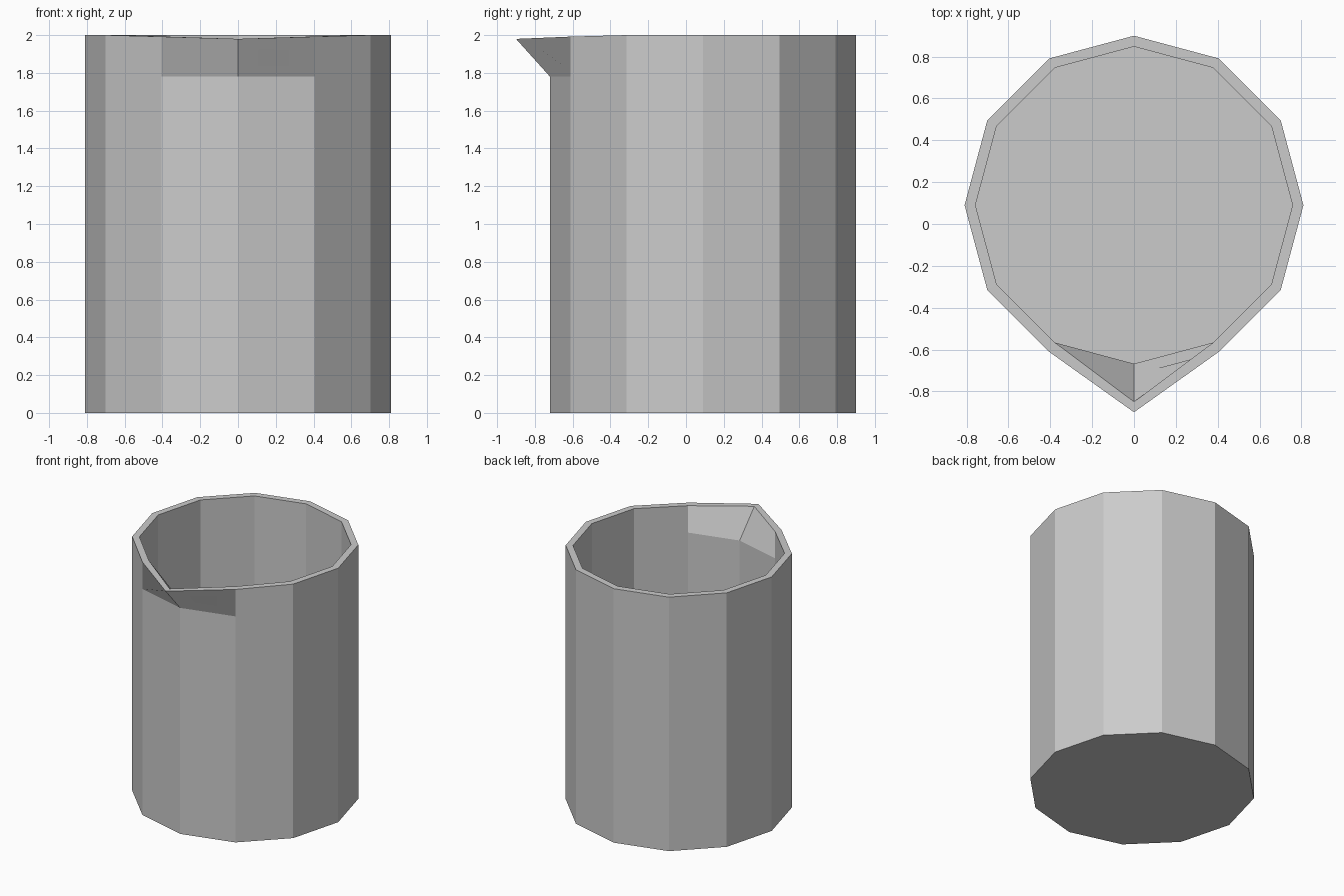
import bpy, bmesh
from math import sin, cos, pi

if "Cube" in bpy.data.objects:
    bpy.data.objects.remove(bpy.data.objects["Cube"])

SIDES = 12
CENTRE_Y = 0.09
FRONT = 9  # index of the corner pointing to -y


def ring(bm, radius, z, spout_y=None):
    """Twelve-cornered loop; the rim loops pull the front corner out to a spout."""
    verts = []
    for i in range(SIDES):
        a = 2 * pi * i / SIDES
        x, y, h = radius * cos(a), CENTRE_Y + radius * sin(a), z
        if spout_y is not None:
            if i == FRONT:
                y, h = spout_y, z - 0.02
            elif abs(i - FRONT) == 1:
                h = z - 0.008
        verts.append(bm.verts.new((x, y, h)))
    return verts


bm = bmesh.new()

# Loops from the outside base, over the rim, down to the inside floor
loops = [
    ring(bm, 0.81, 0.0),
    ring(bm, 0.81, 1.78),
    ring(bm, 0.81, 2.0, -0.90),
    ring(bm, 0.758, 2.0, -0.85),
    ring(bm, 0.758, 1.78),
    ring(bm, 0.758, 0.05),
]
for a, b in zip(loops, loops[1:]):
    for i in range(SIDES):
        j = (i + 1) % SIDES
        bm.faces.new((a[i], a[j], b[j], b[i]))

# Underside and inside floor
bm.faces.new(loops[0][::-1])
bm.faces.new(loops[-1])
bmesh.ops.recalc_face_normals(bm, faces=bm.faces)

mesh = bpy.data.meshes.new("spouted_cup")
bm.to_mesh(mesh)
bm.free()
cup = bpy.data.objects.new("spouted_cup", mesh)
bpy.context.collection.objects.link(cup)
